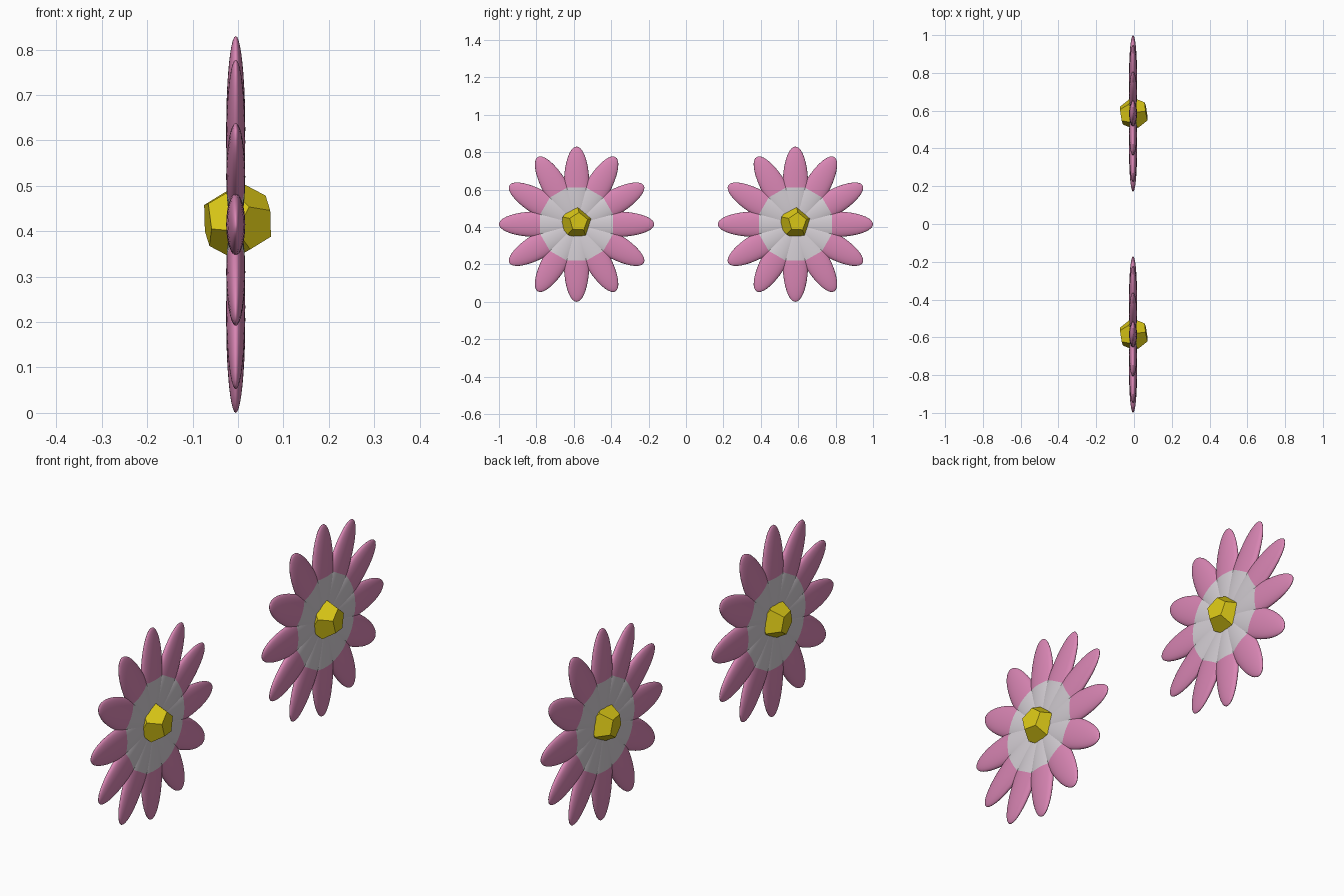
import bpy, bmesh, math
from mathutils import Matrix, Vector

if "Cube" in bpy.data.objects:
    bpy.data.objects.remove(bpy.data.objects["Cube"])

TIP, MID, WIDE, THICK = 0.415, 0.21, 0.068, 0.021   # petal measurements
WHITE_END = 0.195                                   # white heart radius


def material(name, rgb):
    m = bpy.data.materials.new(name)
    m.diffuse_color = (*rgb, 1)
    m.use_nodes = True
    m.node_tree.nodes["Principled BSDF"].inputs["Base Color"].default_value = m.diffuse_color
    return m


pink = material("petal pink", (0.70, 0.24, 0.46))
white = material("soft white", (0.66, 0.62, 0.66))
yellow = material("yellow", (0.70, 0.57, 0.008))


def make_object(name, bm, mats, loc, smooth):
    me = bpy.data.meshes.new(name)
    bm.to_mesh(me)
    bm.free()
    for m in mats:
        me.materials.append(m)
    for p in me.polygons:
        p.use_smooth = smooth
    ob = bpy.data.objects.new(name, me)
    ob.location = loc
    bpy.context.collection.objects.link(ob)
    return ob


def petals(name, loc):
    # Ring of twelve flattened ellipsoids, white towards the centre
    bm = bmesh.new()
    for i in range(12):
        part = bmesh.new()
        bmesh.ops.create_uvsphere(part, u_segments=32, v_segments=20, radius=1)
        # local z runs along the petal
        part.transform(Matrix.Translation((0, 0, MID)) @
                       Matrix.Diagonal((THICK, WIDE, TIP - MID, 1)))
        bmesh.ops.bisect_plane(part, geom=part.verts[:] + part.edges[:] + part.faces[:],
                               plane_co=(0, 0, WHITE_END), plane_no=(0, 0, 1))
        for f in part.faces:
            f.material_index = 1 if f.calc_center_median().z < WHITE_END else 0
        part.transform(Matrix.Rotation(math.radians(30 * i), 4, 'X'))
        tmp = bpy.data.meshes.new("tmp")
        part.to_mesh(tmp)
        part.free()
        bm.from_mesh(tmp)
        bpy.data.meshes.remove(tmp)
    return make_object(name, bm, [pink, white], loc, True)


def dodecahedron(name, radius, loc):
    # Faceted flower centre, one face turned almost to +x
    phi = (1 + 5 ** 0.5) / 2
    pts = [Vector((x, y, z)) for x in (-1, 1) for y in (-1, 1) for z in (-1, 1)]
    for a in (-1 / phi, 1 / phi):
        for b in (-phi, phi):
            pts += [Vector((0, a, b)), Vector((a, b, 0)), Vector((b, 0, a))]
    bm = bmesh.new()
    for p in pts:
        bm.verts.new(p.normalized() * radius)
    bmesh.ops.convex_hull(bm, input=bm.verts[:])
    bmesh.ops.dissolve_limit(bm, angle_limit=0.05, verts=bm.verts[:], edges=bm.edges[:])
    normal = max((f.normal.copy() for f in bm.faces), key=lambda n: n.x)
    turn = normal.rotation_difference(Vector((1, 0, 0))).to_matrix().to_4x4()
    tilt = (Matrix.Rotation(math.radians(9), 4, 'Z') @
            Matrix.Rotation(math.radians(-4), 4, 'Y') @
            Matrix.Rotation(math.radians(15), 4, 'X'))
    bm.transform(tilt @ turn)
    bmesh.ops.recalc_face_normals(bm, faces=bm.faces[:])
    return make_object(name, bm, [yellow], loc, False)


# Two flowers side by side along y
for side, y in (("left", -0.585), ("right", 0.585)):
    petals(f"{side}_petals", (-0.005, y, TIP))
    dodecahedron(f"{side}_flower_centre", 0.084, (-0.001, y, 0.423))
